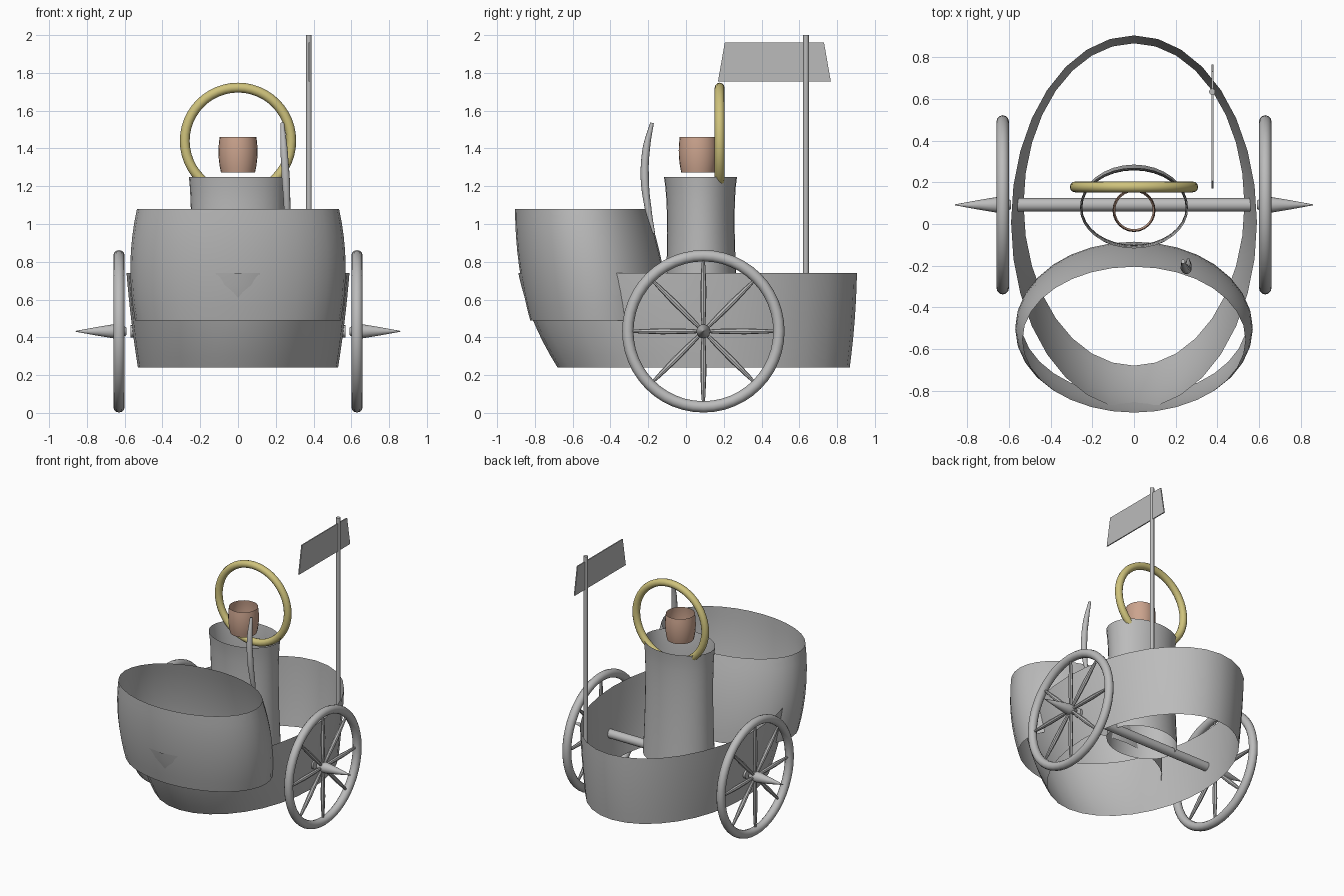
import bpy, bmesh, math
from mathutils import Vector, Matrix

if "Cube" in bpy.data.objects:
    bpy.data.objects.remove(bpy.data.objects["Cube"])


def material(name, rgb):
    m = bpy.data.materials.new(name)
    m.use_nodes = True
    m.diffuse_color = (*rgb, 1)
    m.node_tree.nodes["Principled BSDF"].inputs["Base Color"].default_value = (*rgb, 1)
    return m


GREY = material("plain grey", (0.5, 0.5, 0.5))
GOLD = material("pale gold", (0.62, 0.54, 0.2))
SKIN = material("skin tan", (0.6, 0.37, 0.27))


def finish(name, bm, mat):
    bmesh.ops.recalc_face_normals(bm, faces=bm.faces)
    mesh = bpy.data.meshes.new(name)
    bm.to_mesh(mesh)
    bm.free()
    mesh.materials.append(mat)
    ob = bpy.data.objects.new(name, mesh)
    bpy.context.collection.objects.link(ob)
    bpy.ops.object.select_all(action='DESELECT')
    ob.select_set(True)
    bpy.context.view_layer.objects.active = ob
    bpy.ops.object.shade_smooth_by_angle(angle=math.radians(40))
    return ob


def skin_rings(bm, rings, closed=False):
    """Bridge equal-length loops of points with quads."""
    loops = [[bm.verts.new(p) for p in ring] for ring in rings]
    pairs = list(zip(loops, loops[1:]))
    if closed:
        pairs.append((loops[-1], loops[0]))
    for a, b in pairs:
        for i in range(len(a)):
            j = (i + 1) % len(a)
            bm.faces.new((a[i], a[j], b[j], b[i]))


def tube_shell(name, bottom, middle, top, mat, sides=32, rows=8):
    """Open elliptical shell; each ring is z, y front, y back, x radius."""
    rings = []
    for r in range(rows + 1):
        t = r / rows
        wa, wb, wc = (1 - t) * (1 - 2 * t), 4 * t * (1 - t), t * (2 * t - 1)
        z, y0, y1, rx = (wa * a + wb * b + wc * c for a, b, c in zip(bottom, middle, top))
        angles = [math.tau * i / sides for i in range(sides)]
        rings.append([(rx * math.cos(a), (y0 + y1) / 2 + (y1 - y0) / 2 * math.sin(a), z)
                      for a in angles])
    bm = bmesh.new()
    skin_rings(bm, rings)
    return finish(name, bm, mat)


def add_spindle(bm, start, direction, profile, sides=12):
    """Turned rod: profile holds (distance, radius) pairs along the direction."""
    turn = Vector(direction).to_track_quat('Z', 'Y').to_matrix()
    rings = []
    for d, r in profile:
        rings.append([Vector(start) + turn @ Vector((r * math.cos(math.tau * i / sides),
                                                     r * math.sin(math.tau * i / sides), d))
                      for i in range(sides)])
    skin_rings(bm, rings)
    ends = [e for e in bm.edges if e.is_boundary]
    bmesh.ops.holes_fill(bm, edges=ends, sides=sides)


def add_torus(bm, centre, axis, major, minor, segments=48, sides=12):
    turn = Vector(axis).to_track_quat('Z', 'Y').to_matrix()
    rings = []
    for i in range(segments):
        a = math.tau * i / segments
        ring = []
        for j in range(sides):
            b = math.tau * j / sides
            r = major + minor * math.cos(b)
            ring.append(Vector(centre) + turn @ Vector(
                (r * math.cos(a), r * math.sin(a), minor * math.sin(b))))
        rings.append(ring)
    skin_rings(bm, rings, closed=True)


# Chariot body, front guard, rider's torso and head
tube_shell("chariot_body", (.24, -.68, .867, .53), (.49, -.81, .893, .565),
           (.74, -.888, .905, .59), GREY)
tube_shell("front_guard", (.49, -.825, -.085, .545), (.785, -.885, -.125, .57),
           (1.08, -.905, -.205, .535), GREY)
tube_shell("rider_torso", (.42, -.12, .285, .258), (.95, -.1, .258, .248),
           (1.25, -.117, .27, .26), GREY)
tube_shell("rider_head", (1.272, -.025, .155, .09), (1.365, -.038, .168, .103),
           (1.46, -.033, .163, .097), SKIN, sides=24)

# Halo behind the head
bm = bmesh.new()
add_torus(bm, (0, .178, 1.44), (0, 1, 0), .282, .026)
finish("halo", bm, GOLD)

# Axle and wheels
HUB_Y, HUB_Z = .092, .432
bm = bmesh.new()
add_spindle(bm, (-.57, HUB_Y, HUB_Z), (1, 0, 0), [(0, .032), (1.14, .032)], 16)
finish("axle", bm, GREY)

for side, label in ((1, "left"), (-1, "right")):
    hub = (side * .63, HUB_Y, HUB_Z)
    bm = bmesh.new()
    add_torus(bm, hub, (1, 0, 0), .4, .03)
    finish(label + "_wheel_rim", bm, GREY)

    bm = bmesh.new()
    for k in range(8):
        a = math.tau * k / 8
        add_spindle(bm, hub, (0, math.cos(a), math.sin(a)),
                    [(0, .008), (.1, .014), (.22, .016), (.34, .011), (.42, .003)], 8)
    finish(label + "_wheel_spokes", bm, GREY)

    bm = bmesh.new()
    add_spindle(bm, (side * .59, HUB_Y, HUB_Z), (side, 0, 0),
                [(0, .02), (.03, .036), (.07, .037), (.15, .024), (.27, .002)], 16)
    finish(label + "_hub_spike", bm, GREY)

# Curved rod tapering at both ends, standing in the front guard
curve = bpy.data.curves.new("curved_rod", 'CURVE')
curve.dimensions = '3D'
curve.bevel_depth = .022
curve.bevel_resolution = 3
curve.use_fill_caps = True
path = [(.235, -.18, 1.535, .45), (.243, -.21, 1.4, .9), (.253, -.218, 1.24, 1),
        (.26, -.2, 1.08, .8), (.26, -.17, .95, .3)]
spline = curve.splines.new('BEZIER')
spline.bezier_points.add(len(path) - 1)
for point, (x, y, z, r) in zip(spline.bezier_points, path):
    point.co = (x, y, z)
    point.radius = r
    point.handle_left_type = point.handle_right_type = 'AUTO'
curve.materials.append(GREY)
bpy.context.collection.objects.link(bpy.data.objects.new("curved_rod", curve))

# Flag pole and tapered flag
bm = bmesh.new()
add_spindle(bm, (.375, .635, .6), (0, 0, 1), [(0, .015), (1.4, .015)])
finish("flag_pole", bm, GREY)

bm = bmesh.new()
bmesh.ops.create_cube(bm, size=1, matrix=Matrix.Translation((.377, .468, 1.858))
                      @ Matrix.Diagonal((.008, .597, .205, 1)))
for v in bm.verts:
    if v.co.z > 1.858:
        v.co.y = .468 + (v.co.y - .468) * .88
finish("flag", bm, GREY)
